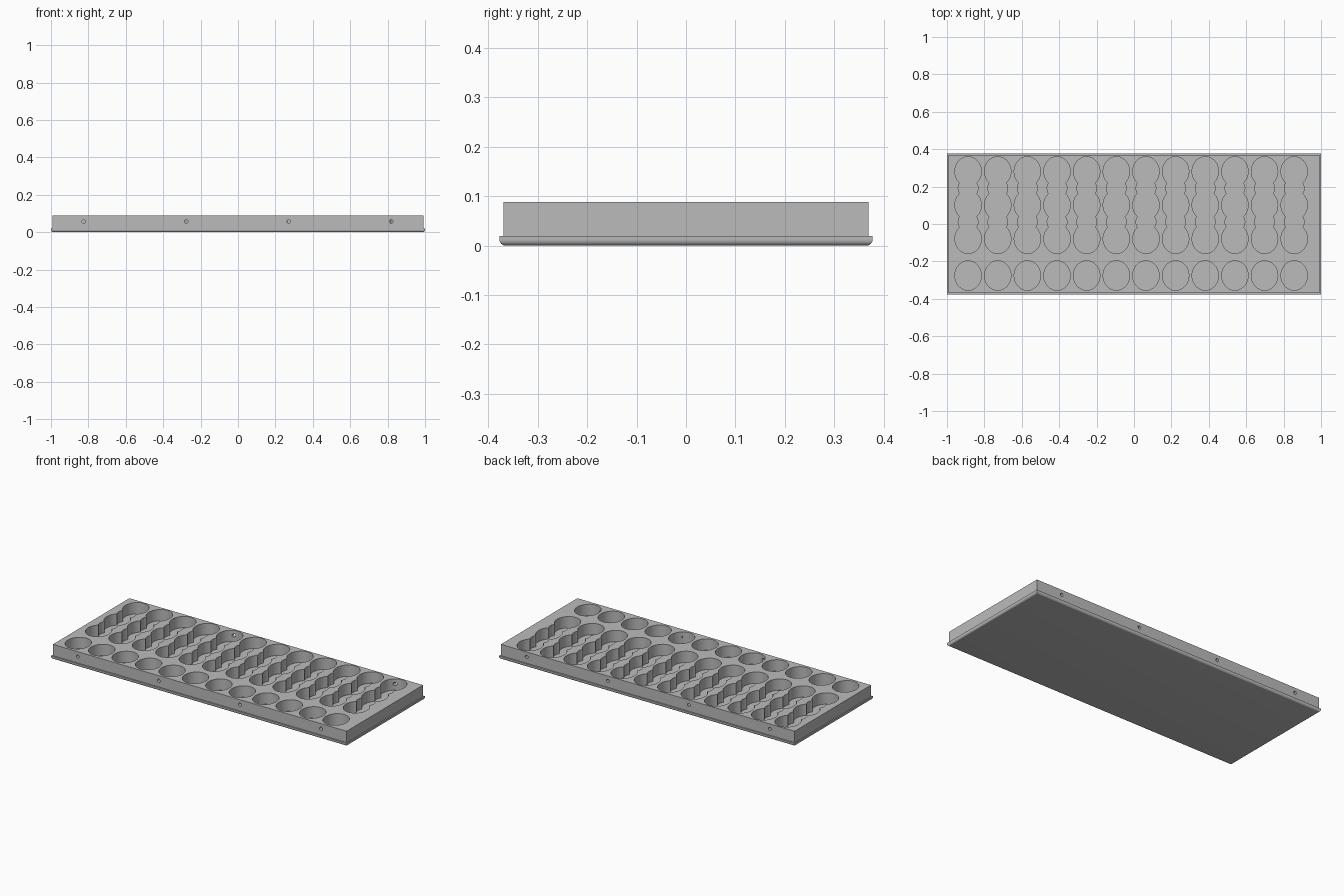
import bpy, bmesh
from mathutils import Matrix, Vector

cube = bpy.data.objects.get("Cube")
if cube:
    bpy.data.objects.remove(cube)

grey = bpy.data.materials.new("plain grey")
grey.use_nodes = True
colour = (0.5, 0.5, 0.5, 1)
grey.diffuse_color = colour
grey.node_tree.nodes["Principled BSDF"].inputs["Base Color"].default_value = colour


def make_object(name, bm):
    mesh = bpy.data.meshes.new(name)
    bm.to_mesh(mesh)
    bm.free()
    mesh.materials.append(grey)
    obj = bpy.data.objects.new(name, mesh)
    bpy.context.collection.objects.link(obj)
    return obj


def block(half_x, half_y, low, high):
    bm = bmesh.new()
    matrix = (Matrix.Translation((0, 0, (low + high) / 2))
              @ Matrix.Diagonal((2 * half_x, 2 * half_y, high - low, 1)))
    bmesh.ops.create_cube(bm, size=1, matrix=matrix)
    return bm


def drill(bm, centre, rx, ry, depth, sides, turn=Matrix()):
    matrix = Matrix.Translation(centre) @ turn @ Matrix.Diagonal((rx, ry, depth, 1))
    bmesh.ops.create_cone(bm, cap_ends=True, segments=sides, radius1=1,
                          radius2=1, depth=1, matrix=matrix)


def cut(target, name, bm):
    cutter = make_object(name, bm)
    cutter.hide_render = True
    mod = target.modifiers.new(name, "BOOLEAN")
    mod.operation = "DIFFERENCE"
    mod.solver = "EXACT"
    mod.object = cutter
    with bpy.context.temp_override(object=target, active_object=target,
                                   selected_objects=[target]):
        bpy.ops.object.modifier_apply(modifier=name)
    bpy.data.objects.remove(cutter)


# Base plate with rounded lower edges
TOP, LIP = 0.088, 0.019
bm = block(1.0, 0.377, 0, LIP)
lower = [e for e in bm.edges if all(v.co.z < 0.001 for v in e.verts)]
bmesh.ops.bevel(bm, geom=lower, offset=0.012, segments=6, profile=0.5,
                affect="EDGES")
base_plate = make_object("base_plate", bm)

# Tray body, slightly sunk into the base
tray_body = make_object("tray_body", block(0.993, 0.369, 0.012, TOP))
columns = [-0.887 + 0.1585 * i for i in range(12)]
linked_rows = [0.281, 0.101, -0.079]

# Oval pockets
bm = bmesh.new()
for x in columns:
    for y in linked_rows + [-0.2755]:
        drill(bm, (x, y, 0.05), 0.0707, 0.0787, 0.2, 48)
cut(tray_body, "pocket_cutter", bm)

# Round finger gaps joining the three rear rows
bm = bmesh.new()
for x in columns:
    for y in (0.191, 0.011):
        drill(bm, (x, y, 0.05), 0.053, 0.053, 0.3, 32)
cut(tray_body, "finger_gap_cutter", bm)

# Screw holes along front and back
bm = bmesh.new()
sideways = Matrix.Rotation(1.5707963, 4, "X")
for i in range(4):
    for y in (-0.369, 0.369):
        drill(bm, (-0.825 + 0.548 * i, y, 0.057), 0.01, 0.01, 0.06, 16, sideways)
cut(tray_body, "screw_hole_cutter", bm)

# Smooth curved walls, crisp rims
bpy.ops.object.select_all(action="DESELECT")
for obj in (base_plate, tray_body):
    obj.select_set(True)
bpy.context.view_layer.objects.active = tray_body
bpy.ops.object.shade_smooth_by_angle(angle=0.52)
